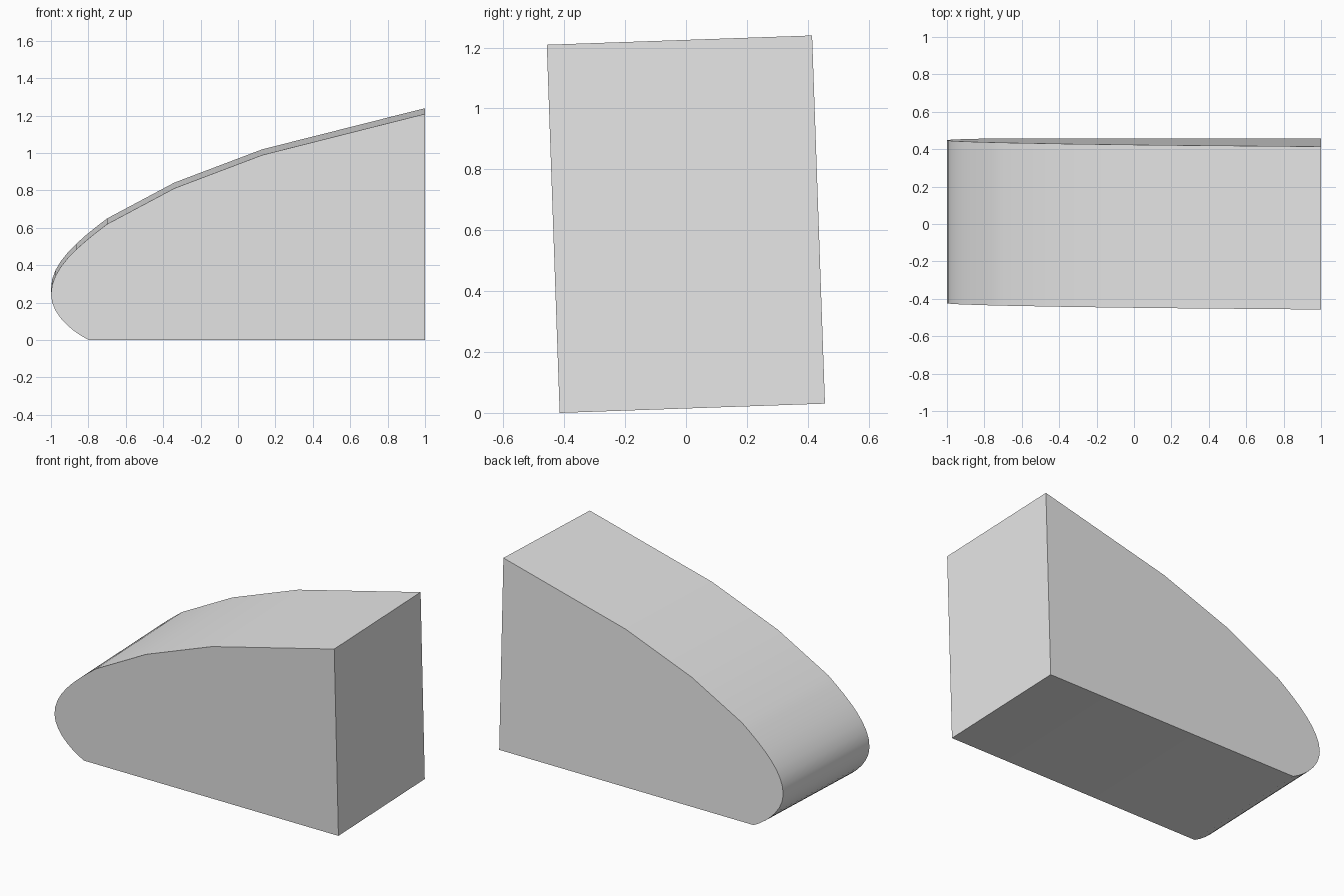
import bpy, bmesh, math
from mathutils import Vector, Matrix
from mathutils.geometry import interpolate_bezier

cube = bpy.data.objects.get("Cube")
if cube:
    bpy.data.objects.remove(cube, do_unlink=True)

DEPTH = 0.872
TILT = math.radians(2)

# Single plain grey material
grey = bpy.data.materials.new("light grey")
grey.use_nodes = True
color = (0.8, 0.8, 0.8, 1)
grey.diffuse_color = color
grey.node_tree.nodes["Principled BSDF"].inputs["Base Color"].default_value = color


def arc(points, count):
    return interpolate_bezier(*[Vector(p) for p in points], count)


# Side profile: rounded nose, then a faceted slope up to the tall end
lower_nose = arc([(-0.797, 0), (-0.89, 0.045), (-1, 0.14), (-1, 0.245)], 8)
upper_nose = arc([(-1, 0.245), (-1, 0.38), (-0.86, 0.50), (-0.7, 0.62)], 9)
slope = [Vector(p) for p in [(-0.34, 0.812), (0.13, 0.99), (1, 1.21), (1, 0)]]
profile = lower_nose + upper_nose[1:] + slope

# Extrude the profile into a solid wedge
bm = bmesh.new()
face = bm.faces.new([bm.verts.new((p.x, 0, p.y)) for p in profile])
extruded = bmesh.ops.extrude_face_region(bm, geom=[face])["geom"]
moved = [v for v in extruded if isinstance(v, bmesh.types.BMVert)]
bmesh.ops.translate(bm, verts=moved, vec=(0, DEPTH, 0))

# Lean the whole wedge slightly and set it on its front bottom edge
lean = Matrix.Translation((0, -0.415, 0)) @ Matrix.Rotation(TILT, 4, 'X')
bmesh.ops.transform(bm, matrix=lean, verts=bm.verts)
bmesh.ops.recalc_face_normals(bm, faces=bm.faces)

mesh = bpy.data.meshes.new("rounded_wedge")
bm.to_mesh(mesh)
bm.free()
mesh.materials.append(grey)
wedge = bpy.data.objects.new("rounded_wedge", mesh)
bpy.context.collection.objects.link(wedge)

# Smooth the rounded nose while keeping the rim sharp
bpy.ops.object.select_all(action='DESELECT')
wedge.select_set(True)
bpy.context.view_layer.objects.active = wedge
bpy.ops.object.shade_smooth_by_angle(angle=math.radians(30))
